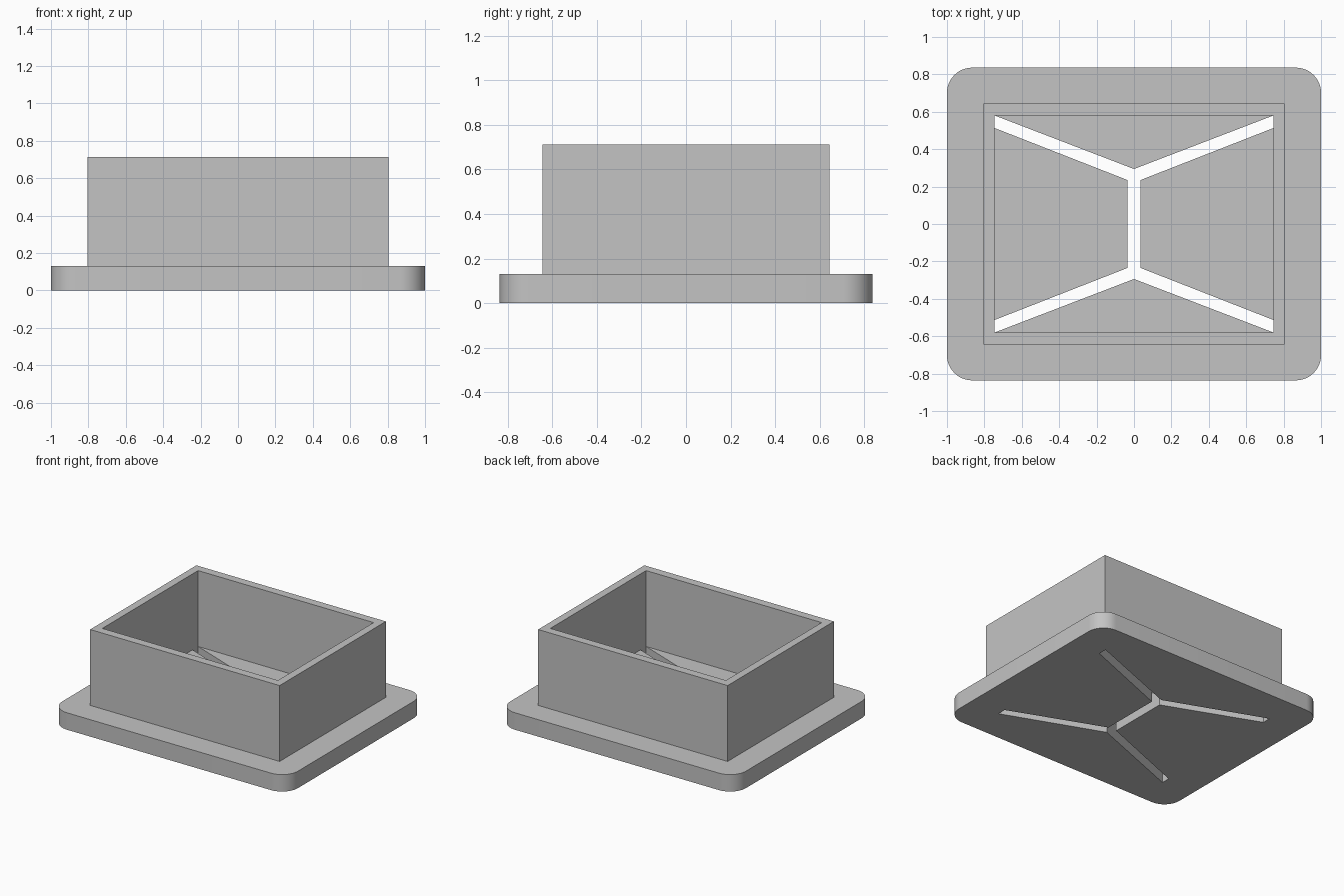
import bpy, bmesh, math

cube = bpy.data.objects.get("Cube")
if cube:
    bpy.data.objects.remove(cube, do_unlink=True)

BASE_TOP, RIM_TOP = 0.13, 0.712
INNER_X, INNER_Y = 0.745, 0.58

grey = bpy.data.materials.new("plain grey")
grey.use_nodes = True
grey.diffuse_color = (0.55, 0.55, 0.55, 1)
grey.node_tree.nodes["Principled BSDF"].inputs["Base Color"].default_value = grey.diffuse_color


def rectangle(hx, hy):
    return [(hx, hy), (-hx, hy), (-hx, -hy), (hx, -hy)]


def rounded_rectangle(hx, hy, radius, steps=12):
    points = []
    for corner, (cx, cy) in enumerate(rectangle(hx - radius, hy - radius)):
        for i in range(steps + 1):
            a = math.pi / 2 * (corner + i / steps)
            points.append((cx + radius * math.cos(a), cy + radius * math.sin(a)))
    return points


def prism_with_hole(name, outer, hole, bottom, top, bottom_cap=True):
    bm = bmesh.new()
    levels = []
    for z in (bottom, top):
        levels.append([[bm.verts.new((x, y, z)) for x, y in loop] for loop in (outer, hole)])
    # Side walls
    for low, high in zip(*levels):
        for i in range(len(low)):
            bm.faces.new((low[i - 1], low[i], high[i], high[i - 1]))
    # Flat caps pierced by the hole
    for rings in (levels if bottom_cap else levels[1:]):
        edges = [bm.edges.get((r[i - 1], r[i])) for r in rings for i in range(len(r))]
        bmesh.ops.triangle_fill(bm, use_beauty=True, edges=edges)
    bmesh.ops.recalc_face_normals(bm, faces=bm.faces[:])
    mesh = bpy.data.meshes.new(name)
    bm.to_mesh(mesh)
    bm.free()
    mesh.materials.append(grey)
    obj = bpy.data.objects.new(name, mesh)
    bpy.context.collection.objects.link(obj)
    bpy.ops.object.select_all(action="DESELECT")
    obj.select_set(True)
    bpy.context.view_layer.objects.active = obj
    bpy.ops.object.shade_smooth_by_angle(angle=math.radians(30))
    return obj


# Forked slot: one quarter outline mirrored into all four quadrants
quarter = [(0.035, 0.235), (INNER_X, 0.513), (INNER_X, INNER_Y)]
apex = (0, 0.294)
upper = quarter + [apex] + [(-x, y) for x, y in reversed(quarter)]
slot = upper + [(-x, -y) for x, y in upper]

# Rounded base plate with the slot cut through it
prism_with_hole("base_plate", rounded_rectangle(1, 0.836, 0.135), slot, 0, BASE_TOP)

# Open rectangular wall standing on the plate
prism_with_hole("box_wall", rectangle(0.804, 0.644), rectangle(INNER_X, INNER_Y),
                BASE_TOP, RIM_TOP, bottom_cap=False)
